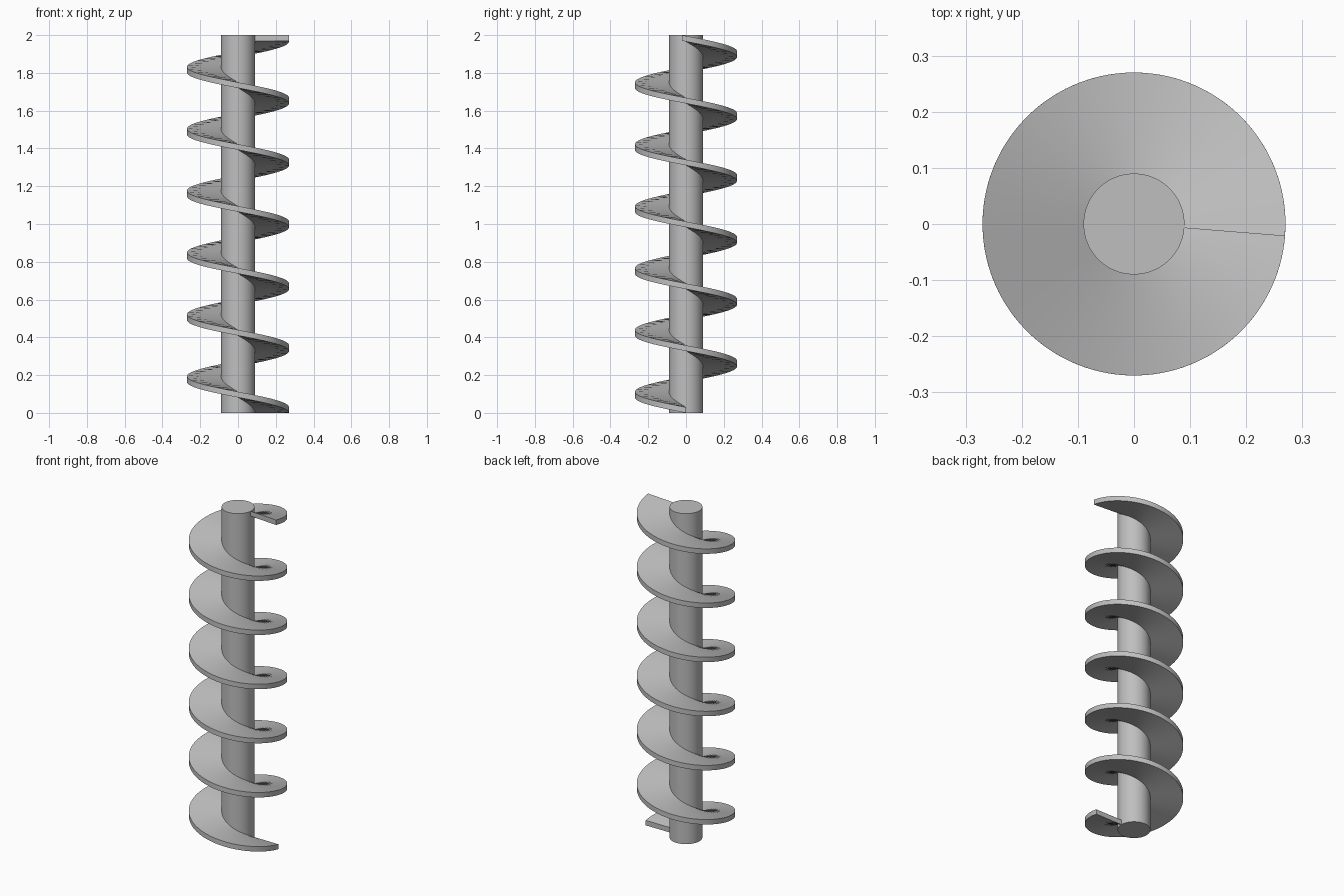
import bpy, bmesh, math

old = bpy.data.objects.get("Cube")
if old:
    bpy.data.objects.remove(old, do_unlink=True)

HEIGHT = 2.0
SHAFT_R = 0.09
FLIGHT_R = 0.27
THICK = 0.03
SWEEP = math.radians(6 * 360 + 4.6)
STEPS = 580

steel = bpy.data.materials.new("steel grey")
steel.use_nodes = True
colour = (0.52, 0.52, 0.52, 1)
steel.diffuse_color = colour
steel.node_tree.nodes["Principled BSDF"].inputs["Base Color"].default_value = colour


def finish(bm, name):
    """Turn a bmesh into a smooth-shaded object with sharp edges kept."""
    bmesh.ops.recalc_face_normals(bm, faces=bm.faces)
    mesh = bpy.data.meshes.new(name)
    bm.to_mesh(mesh)
    bm.free()
    mesh.materials.append(steel)
    obj = bpy.data.objects.new(name, mesh)
    bpy.context.collection.objects.link(obj)
    bpy.ops.object.select_all(action='DESELECT')
    obj.select_set(True)
    bpy.context.view_layer.objects.active = obj
    bpy.ops.object.shade_smooth_by_angle(angle=math.radians(30))


# Central shaft
bm = bmesh.new()
bmesh.ops.create_cone(bm, cap_ends=True, segments=96, radius1=SHAFT_R,
                      radius2=SHAFT_R, depth=HEIGHT)
bmesh.ops.translate(bm, verts=bm.verts, vec=(0, 0, HEIGHT / 2))
finish(bm, "shaft")

# Helical flight: a rectangular section swept clockwise while it rises
bm = bmesh.new()
inner = SHAFT_R - 0.002
section = [(inner, 0), (FLIGHT_R, 0), (FLIGHT_R, THICK), (inner, THICK)]
rings = []
for i in range(STEPS + 1):
    t = i / STEPS
    a = -SWEEP * t
    rise = (HEIGHT - THICK) * t
    rings.append([bm.verts.new((r * math.cos(a), r * math.sin(a), z + rise))
                  for r, z in section])
for low, high in zip(rings, rings[1:]):
    for k in range(4):
        n = (k + 1) % 4
        bm.faces.new((low[k], low[n], high[n], high[k]))
bm.faces.new(rings[0])
bm.faces.new(rings[-1])
finish(bm, "screw_flight")
